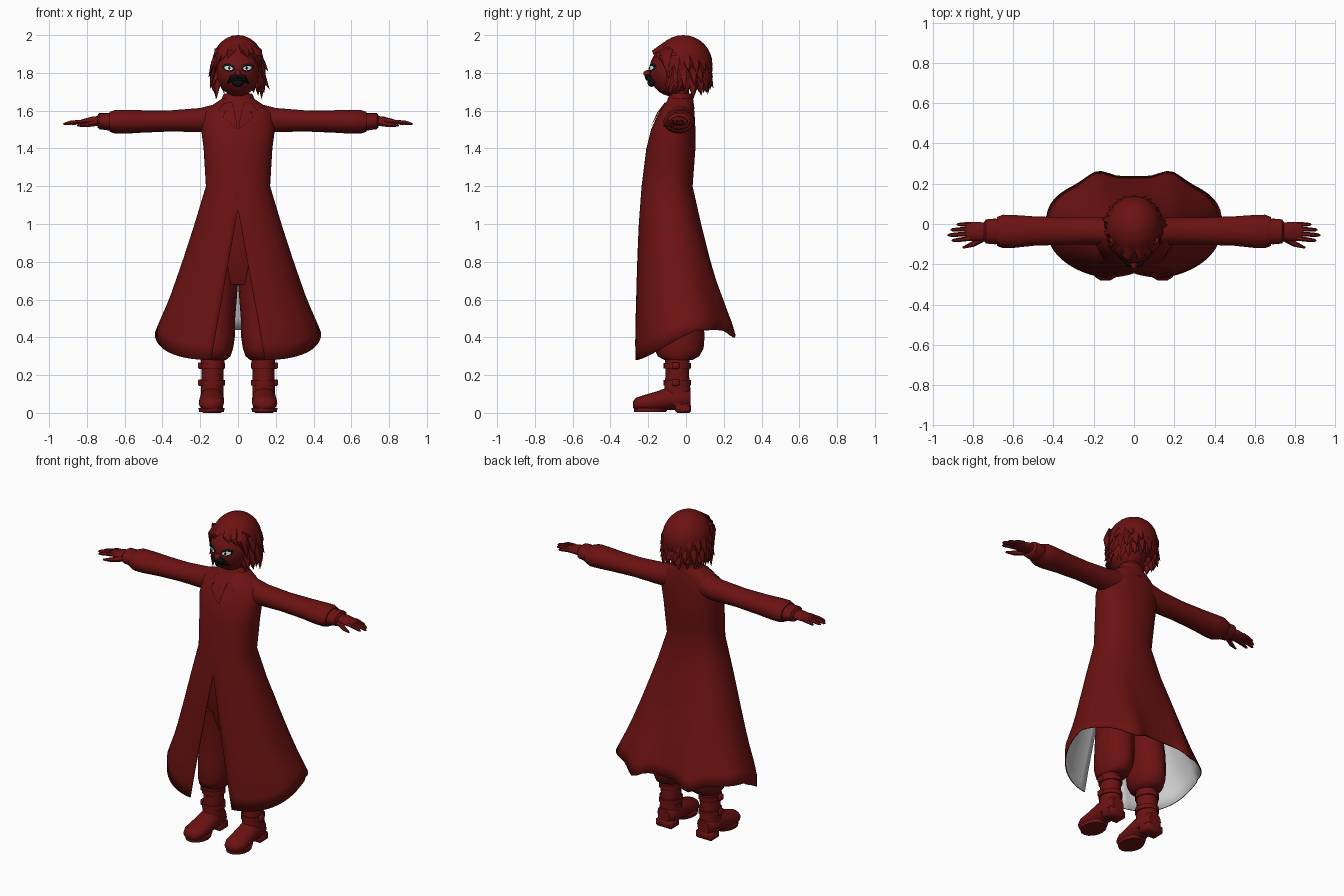
import bpy, bmesh, math, random
from mathutils import Vector

if "Cube" in bpy.data.objects:
    bpy.data.objects.remove(bpy.data.objects["Cube"])
random.seed(4)


def material(name, rgb):
    m = bpy.data.materials.new(name)
    m.use_nodes = True
    m.diffuse_color = (*rgb, 1)
    m.node_tree.nodes["Principled BSDF"].inputs["Base Color"].default_value = (*rgb, 1)
    return m


RED = material("dark red", (0.15, 0.006, 0.006))
GREY = material("lining grey", (0.6, 0.6, 0.6))
BLACK = material("black", (0.005, 0.005, 0.005))
WHITE = material("eye white", (0.8, 0.8, 0.8))


def finish(bm, name, *mats, fix=True, angle=45):
    if fix:
        bmesh.ops.recalc_face_normals(bm, faces=bm.faces)
    for f in bm.faces:
        f.smooth = True
    me = bpy.data.meshes.new(name)
    bm.to_mesh(me)
    bm.free()
    me.set_sharp_from_angle(angle=math.radians(angle))
    for m in mats:
        me.materials.append(m)
    ob = bpy.data.objects.new(name, me)
    bpy.context.collection.objects.link(ob)
    return ob


def skin(bm, rings):
    """Join closed rings of points into a capped tube."""
    rows = [[bm.verts.new(p) for p in r] for r in rings]
    n = len(rows[0])
    for a, b in zip(rows, rows[1:]):
        for i in range(n):
            bm.faces.new((a[i], b[i], b[(i + 1) % n], a[(i + 1) % n]))
    bm.faces.new(rows[0])
    bm.faces.new(rows[-1])


def loft(name, axis, rings, side=1, n=16, mat=RED):
    """Rings: position along axis, two centre coordinates, two radii."""
    bm, out = bmesh.new(), []
    for t, c, d, r, q in rings:
        ring = []
        for i in range(n):
            a = math.tau * i / n
            u, v = c + r * math.cos(a), d + q * math.sin(a)
            p = {"x": (t, u, v), "y": (u, t, v), "z": (u, v, t)}[axis]
            ring.append((p[0] * side, p[1], p[2]))
        out.append(ring)
    skin(bm, out)
    return finish(bm, name, mat)


def horn(bm, pts, radii, n=6, flat=1.0):
    """Tapered tube through a few points."""
    pts, rings = [Vector(p) for p in pts], []
    for k, p in enumerate(pts):
        d = pts[min(k + 1, len(pts) - 1)] - pts[max(k - 1, 0)]
        q = d.to_track_quat("Z", "Y")
        rings.append([p + q @ Vector((math.cos(math.tau * i / n), flat * math.sin(math.tau * i / n), 0)) * radii[k]
                      for i in range(n)])
    skin(bm, rings)


def ball(name, loc, size, mat, keep=None):
    bm = bmesh.new()
    bmesh.ops.create_uvsphere(bm, u_segments=24, v_segments=16, radius=1)
    for v in bm.verts:
        v.co = Vector(loc) + v.co * Vector(size)
    if keep:
        bmesh.ops.delete(bm, geom=[f for f in bm.faces if not keep(f.calc_center_median())], context="FACES")
    return finish(bm, name, mat)


def box(name, loc, size):
    bm = bmesh.new()
    bmesh.ops.create_cube(bm, size=1)
    for v in bm.verts:
        v.co = Vector(loc) + v.co * Vector(size)
    bmesh.ops.bevel(bm, geom=bm.edges[:], offset=min(size) * 0.2, segments=1, affect="EDGES")
    return finish(bm, name, RED)


def patch(name, outline, surface, lift, mat):
    """Flat outline in x and z, laid on a curved front surface."""
    bm = bmesh.new()
    bm.faces.new([bm.verts.new((x, 0, z)) for x, z in outline])
    bmesh.ops.triangulate(bm, faces=bm.faces[:])
    bmesh.ops.subdivide_edges(bm, edges=bm.edges[:], cuts=3, use_grid_fill=True)
    for f in bm.faces:
        f.normal_update()
        if f.normal.y > 0:
            f.normal_flip()
    for v in bm.verts:
        v.co.y = surface(v.co.x, v.co.z) - lift
    return finish(bm, name, mat, fix=False)


# Long coat: half width, front and back at each height
PROFILE = [(1.68, .06, -.08, .02), (1.66, .09, -.095, .035), (1.63, .135, -.115, .04), (1.59, .185, -.145, .045),
           (1.5, .195, -.185, .05), (1.4, .182, -.21, .05), (1.2, .17, -.235, .035), (1, .23, -.25, .08),
           (.8, .295, -.26, .13), (.6, .365, -.268, .19), (.43, .44, -.275, .24), (.2, .45, -.28, .25)]
POWER = 2.3


def section(z):
    for a, b in zip(PROFILE, PROFILE[1:]):
        if z >= b[0]:
            t = (a[0] - z) / (a[0] - b[0])
            return [p + (q - p) * t for p, q in zip(a, b)][1:]
    return PROFILE[-1][1:]


def coat_front(x, z):
    w, f, b = section(z)
    mid = (f + b) / 2
    return mid - (mid - f) * max(0, 1 - (abs(x) / w) ** POWER) ** (1 / POWER)


def coat_point(s, z):
    w, f, b = section(z)
    gap = max(0, 1.08 - z) * 0.18
    start = math.asin((gap / w) ** (POWER / 2))
    a = start + (math.tau - 2 * start) * s
    sn, cs = math.sin(a), math.cos(a)
    mid = (f + b) / 2 + max(0, 1 - z) * 0.06
    x = math.copysign(abs(sn) ** (2 / POWER), sn) * w
    y = mid - math.copysign(abs(cs) ** (2 / POWER), cs) * ((mid - f) if cs > 0 else (b - mid))
    if cs < 0:  # two raised folds at the back
        y += 0.035 * math.exp(-((abs(x) - .18) / .07) ** 2) * max(0, 1 - z) / 0.6
    return x, y, z


def hem(s):
    a = math.tau * s
    tail = math.exp(-((abs(math.sin(a)) - .42) / .15) ** 2) if math.cos(a) < 0 else 0
    return 0.28 + 0.16 * min(1, 1 - math.cos(a)) - 0.04 * tail


bm, COLS, rows = bmesh.new(), 72, []
levels = [p[0] for p in PROFILE[:6]] + [1.3, 1.2, 1.08]
for k in range(len(levels) + 10):
    row = []
    for i in range(COLS + 1):
        s = i / COLS
        z = levels[k] if k < len(levels) else 1.08 + (hem(s) - 1.08) * (k - len(levels) + 1) / 10
        row.append(bm.verts.new(coat_point(s, z)))
    rows.append(row)
for a, b in zip(rows, rows[1:]):
    for i in range(COLS):
        bm.faces.new((a[i], b[i], b[i + 1], a[i + 1]))
bmesh.ops.remove_doubles(bm, verts=bm.verts, dist=0.0001)
coat = finish(bm, "long_coat", RED, GREY, fix=False, angle=60)
lining = coat.modifiers.new("lining", "SOLIDIFY")
lining.thickness = 0.006
lining.offset = -1
lining.material_offset = 1

# Neck, collar and hips
loft("neck", "z", [(1.58, 0, -.03, .06, .05), (1.78, 0, -.04, .055, .055)])
loft("collar", "z", [(1.61, 0, -.03, .11, .075), (1.66, 0, -.03, .088, .068), (1.69, 0, -.025, .075, .06)])
loft("hips", "z", [(.68, 0, -.04, .12, .1), (.78, 0, -.05, .18, .125), (1, 0, -.08, .165, .12), (1.2, 0, -.1, .13, .1)])

# Eye and moustache outlines lie on this face curve
FACE, FSIZE = (0, -.07, 1.81), (.115, .125, .135)


def face_front(x, z):
    k = 1 - (x / FSIZE[0]) ** 2 - ((z - FACE[2]) / FSIZE[2]) ** 2
    return FACE[1] - FSIZE[1] * math.sqrt(max(0, k))


def oval(cx, cz, rx, rz, tilt=0):
    pts = []
    for i in range(14):
        a = math.tau * i / 14
        x = rx * math.cos(a)
        pts.append((cx + x, cz + rz * math.sin(a) + tilt * x))
    return pts


for side, word in ((1, "left_"), (-1, "right_")):
    # Sleeve, cuff and hand
    loft(word + "sleeve", "x", [(.1, -.035, 1.565, .07, .075), (.2, -.035, 1.55, .068, .064), (.35, -.035, 1.546, .068, .056),
                                (.5, -.035, 1.543, .073, .059), (.6, -.037, 1.541, .082, .063), (.65, -.037, 1.541, .083, .063),
                                (.68, -.037, 1.541, .072, .052)], side)
    loft(word + "cuff", "x", [(.66, -.037, 1.542, .06, .045), (.69, -.037, 1.542, .064, .046), (.735, -.037, 1.545, .06, .043),
                              (.745, -.037, 1.545, .045, .03)], side)
    loft(word + "palm", "x", [(.72, -.037, 1.545, .04, .028), (.77, -.037, 1.545, .047, .024), (.82, -.037, 1.54, .046, .016),
                              (.84, -.037, 1.538, .035, .01)], side)
    bm = bmesh.new()
    for j, tip in enumerate((.88, .91, .925, .905)):
        y = -.002 - .023 * j
        horn(bm, [(side * .81, y, 1.543), (side * (tip - .04), y * 1.1, 1.538), (side * (tip - .008), y * 1.15, 1.53),
                  (side * tip, y * 1.15, 1.528)], (.012, .011, .008, .003))
    horn(bm, [(side * .75, -.07, 1.535), (side * .8, -.1, 1.525), (side * .85, -.118, 1.52)], (.018, .014, .005))
    finish(bm, word + "fingers", RED)

    # Baggy trouser leg
    loft(word + "trouser_leg", "z", [(.28, .13, -.04, .066, .075), (.3, .125, -.04, .085, .11), (.34, .12, -.037, .094, .13),
                                     (.4, .117, -.035, .1, .133), (.5, .115, -.035, .1, .128), (.69, .1, -.045, .1, .12),
                                     (.8, .09, -.06, .09, .12)], side)
    # Boot with heel, sole, straps and buckles
    loft(word + "boot_shaft", "z", [(.04, .137, -.045, .058, .07), (.12, .137, -.046, .06, .07), (.2, .135, -.046, .057, .062),
                                    (.29, .134, -.046, .064, .066), (.32, .134, -.046, .06, .06)], side)
    loft(word + "boot_foot", "y", [(.025, .137, .075, .04, .045), (0, .137, .075, .06, .058), (-.1, .138, .074, .064, .06),
                                   (-.16, .14, .06, .067, .052), (-.23, .142, .05, .066, .042), (-.265, .142, .046, .05, .034),
                                   (-.28, .142, .044, .025, .018)], side)
    box(word + "boot_heel", (side * .138, -.015, .025), (.115, .085, .05))
    loft(word + "boot_sole", "z", [(.006, .14, -.19, .066, .085), (.026, .14, -.185, .069, .092)], side)
    for z in (.16, .25):
        loft(word + "boot_strap", "z", [(z - .014, .135, -.046, .066, .072), (z + .014, .135, -.046, .066, .072)], side)
        box(word + "boot_buckle", (side * .2, -.055, z), (.022, .04, .034))

    # Lapel
    lapel = [(.03, 1.645), (.075, 1.64), (.105, 1.6), (.07, 1.59), (.08, 1.565), (.004, 1.5), (.004, 1.53)]
    patch(word + "lapel", [(side * x, z) for x, z in lapel], coat_front, .008, RED)

    # Eye and brow
    patch(word + "eye_rim", oval(side * .05, 1.828, .034, .022, side * .12), face_front, .003, BLACK)
    patch(word + "eye", oval(side * .05, 1.825, .023, .011, side * .12), face_front, .007, WHITE)
    patch(word + "pupil", oval(side * .046, 1.825, .006, .009), face_front, .009, BLACK)
    bm = bmesh.new()
    horn(bm, [(0, -.2, 1.778), (side * .03, -.193, 1.772), (side * .056, -.166, 1.745)], (.02, .018, .004))
    finish(bm, word + "moustache", BLACK)

# Head
ball("face", FACE, FSIZE, RED)
ball("nose", (0, -.2, 1.797), (.017, .026, .018), RED)
ball("mouth", (0, -.182, 1.75), (.03, .022, .024), BLACK)
ball("hair_cap", (0, -.015, 1.845), (.138, .155, .155), RED, keep=lambda c: c.z > 1.895 or (c.y > -.07 and c.z > 1.73))

# Shaggy locks round the sides and back, in tiers
bm = bmesh.new()
for z0, drop, out, count in ((1.89, .1, .03, 13), (1.84, .11, .035, 15), (1.79, .11, .012, 15)):
    for i in range(count):
        a = math.radians(-122 + 244 * i / (count - 1)) + random.uniform(-.06, .06)
        d = Vector((math.sin(a), math.cos(a), 0))
        r = Vector((d.x * .125, d.y * .125, 0))
        fall = drop * random.uniform(.75, 1.2)
        base = Vector((0, -.01, z0)) + r * .9
        horn(bm, [base, base + d * .022 + Vector((0, 0, -fall * .5)),
                  base + d * (out + random.uniform(0, .02)) + Vector((0, 0, -fall))], (.03, .026, .002), 5, .6)
finish(bm, "hair_locks", RED)

# Parted fringe
bm = bmesh.new()
for side in (1, -1):
    for x, tip, z in ((.02, .055, 1.88), (.05, .095, 1.86), (.08, .12, 1.82), (.1, .128, 1.77)):
        horn(bm, [(side * x, -.115 + x * .3, 1.955 - x * .3), (side * (x + tip) / 2, -.178 + x * .7, 1.92 - x * .4),
                  (side * tip, -.18 + x * .9, z)], (.03, .026, .002), 5, .5)
finish(bm, "hair_fringe", RED)
